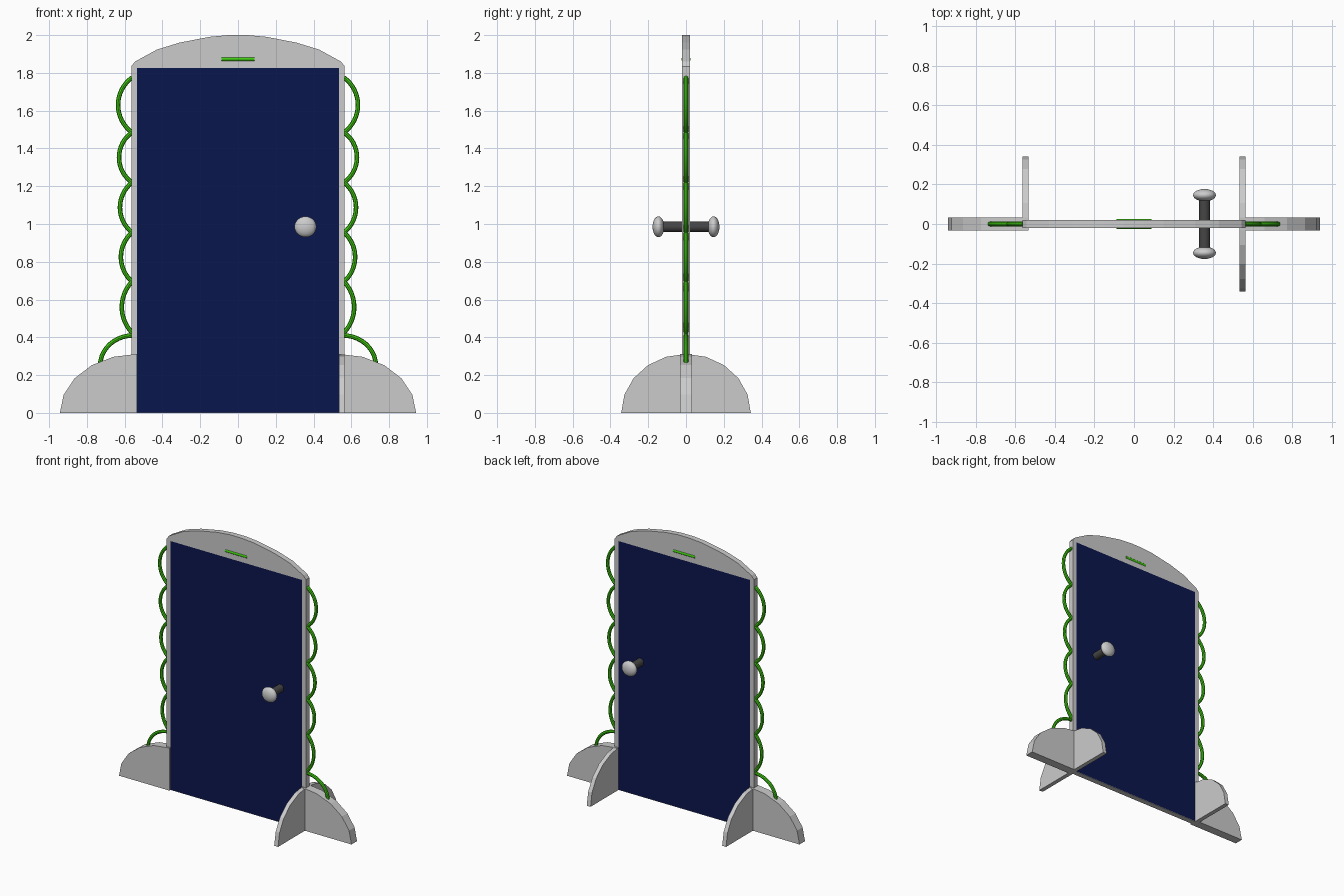
import bpy, bmesh, math
from mathutils import Vector

if "Cube" in bpy.data.objects:
    bpy.data.objects.remove(bpy.data.objects["Cube"])


def material(name, rgb):
    m = bpy.data.materials.new(name)
    m.diffuse_color = (*rgb, 1)
    m.use_nodes = True
    m.node_tree.nodes["Principled BSDF"].inputs["Base Color"].default_value = m.diffuse_color
    return m


BLUE = material("navy", (0.003, 0.008, 0.075))
GREEN = material("green", (0.05, 0.6, 0.005))
DARK = material("dark_grey", (0.06, 0.06, 0.06))


def box(name, lo, hi, mat=None):
    lo, hi = Vector(lo), Vector(hi)
    bpy.ops.mesh.primitive_cube_add(size=1, location=(lo + hi) / 2)
    ob = bpy.context.object
    ob.name, ob.scale = name, hi - lo
    if mat:
        ob.data.materials.append(mat)
    return ob


def plate(name, outline, axis, lo, hi):
    """Extrude a flat outline (u, z) along the x or y axis from lo to hi."""
    bm = bmesh.new()
    pts = [(u, lo, z) if axis == "y" else (lo, u, z) for u, z in outline]
    face = bm.faces.new([bm.verts.new(p) for p in pts])
    ext = bmesh.ops.extrude_face_region(bm, geom=[face])["geom"]
    move = (0, hi - lo, 0) if axis == "y" else (hi - lo, 0, 0)
    bmesh.ops.translate(bm, vec=move, verts=[v for v in ext if isinstance(v, bmesh.types.BMVert)])
    bmesh.ops.recalc_face_normals(bm, faces=bm.faces)
    me = bpy.data.meshes.new(name)
    bm.to_mesh(me)
    bm.free()
    ob = bpy.data.objects.new(name, me)
    bpy.context.collection.objects.link(ob)
    return ob


def smooth(ob):
    bpy.ops.object.select_all(action="DESELECT")
    ob.select_set(True)
    bpy.context.view_layer.objects.active = ob
    bpy.ops.object.shade_smooth_by_angle()


def tube(name, points, radius):
    cu = bpy.data.curves.new(name, "CURVE")
    cu.dimensions = "3D"
    cu.bevel_depth, cu.bevel_resolution, cu.use_fill_caps = radius, 2, True
    sp = cu.splines.new("POLY")
    sp.points.add(len(points) - 1)
    for p, (x, z) in zip(sp.points, points):
        p.co = (x, 0, z, 1)
    cu.materials.append(GREEN)
    ob = bpy.data.objects.new(name, cu)
    bpy.context.collection.objects.link(ob)
    bpy.ops.object.select_all(action="DESELECT")
    ob.select_set(True)
    bpy.context.view_layer.objects.active = ob
    bpy.ops.object.convert(target="MESH")
    smooth(bpy.context.object)


# Door panel, frame with arched top, and sill
T = 0.02
W, D, H = 0.565, 0.534, 1.825
box("door_panel", (-D, -T, 0.003), (D, T, H), BLUE)
box("sill", (-D, -T, 0), (D, T, 0.003))
half = [(W, 1.835), (0.545, 1.86), (0.43, 1.923), (0.31, 1.96), (0.15, 1.991), (0.05, 2.0)]
arch = half + [(-x, z) for x, z in reversed(half)]
plate("door_frame", [(D, H), (D, 0), (W, 0)] + arch + [(-W, 0), (-D, 0), (-D, H)], "y", -T, T)


# Feet: quarter-ellipse fins, five flat segments each
def quarter(cx, a, b):
    arc = [(cx + a * math.cos(math.radians(18 * i)), b * math.sin(math.radians(18 * i))) for i in range(6)]
    return arc + [(cx, 0)]


for s, side in ((-1, "left"), (1, "right")):
    plate(side + "_side_foot", [(s * u, z) for u, z in quarter(D, 0.409, 0.312)], "y", -0.032, 0.032)
    for d, end in ((-1, "front"), (1, "back")):
        if (s, d) == (-1, -1):
            continue  # the left side has only a back fin
        fin = [(d * u, z) for u, z in quarter(0, 0.343, 0.312)]
        plate(f"{side}_{end}_foot", fin, "x", s * D, s * W)

# Door handle: rod through the panel with a flattened knob at each end
bpy.ops.mesh.primitive_cylinder_add(vertices=24, radius=0.028, depth=0.28,
                                    location=(0.357, 0, 0.985), rotation=(math.pi / 2, 0, 0))
rod = bpy.context.object
rod.name = "handle_rod"
rod.data.materials.append(DARK)
smooth(rod)
for d, end in ((-1, "front"), (1, "back")):
    bpy.ops.mesh.primitive_uv_sphere_add(segments=24, ring_count=14, radius=1, location=(0.357, d * 0.146, 0.985))
    knob = bpy.context.object
    knob.name, knob.scale = end + "_knob", (0.058, 0.031, 0.055)
    smooth(knob)

# Indicator light across the arch, showing on both faces
bpy.ops.mesh.primitive_cylinder_add(vertices=20, radius=1, depth=2,
                                    location=(0, 0, 1.873), rotation=(0, math.pi / 2, 0))
lamp = bpy.context.object
lamp.name, lamp.scale = "indicator_light", (0.015, 0.025, 0.088)
lamp.data.materials.append(GREEN)
smooth(lamp)

# Looping cables down both sides
R = 0.012
nodes = [1.775, 1.485, 1.22, 0.955, 0.695, 0.425]
for s, side in ((-1, "left"), (1, "right")):
    for i, (z1, z0) in enumerate(zip(nodes, nodes[1:])):
        h, sag = (z1 - z0) / 2, 0.074 - 0.005 * i
        rad = (h * h + sag * sag) / (2 * sag)
        ang = math.asin(h / rad)
        cx = 0.561 + sag - rad
        pts = [(s * (cx + rad * math.cos(a)), (z0 + z1) / 2 + rad * math.sin(a))
               for a in (ang * (1 - k / 8) for k in range(17))]
        tube(f"{side}_cable_{i + 1}", pts, R)
    # last cable drops into the foot
    pts = [(s * (0.555 + 0.175 * math.sin(a)), 0.25 + 0.16 * math.cos(a))
           for a in (math.pi / 2 * k / 10 for k in range(11))]
    tube(side + "_foot_cable", pts, R)
